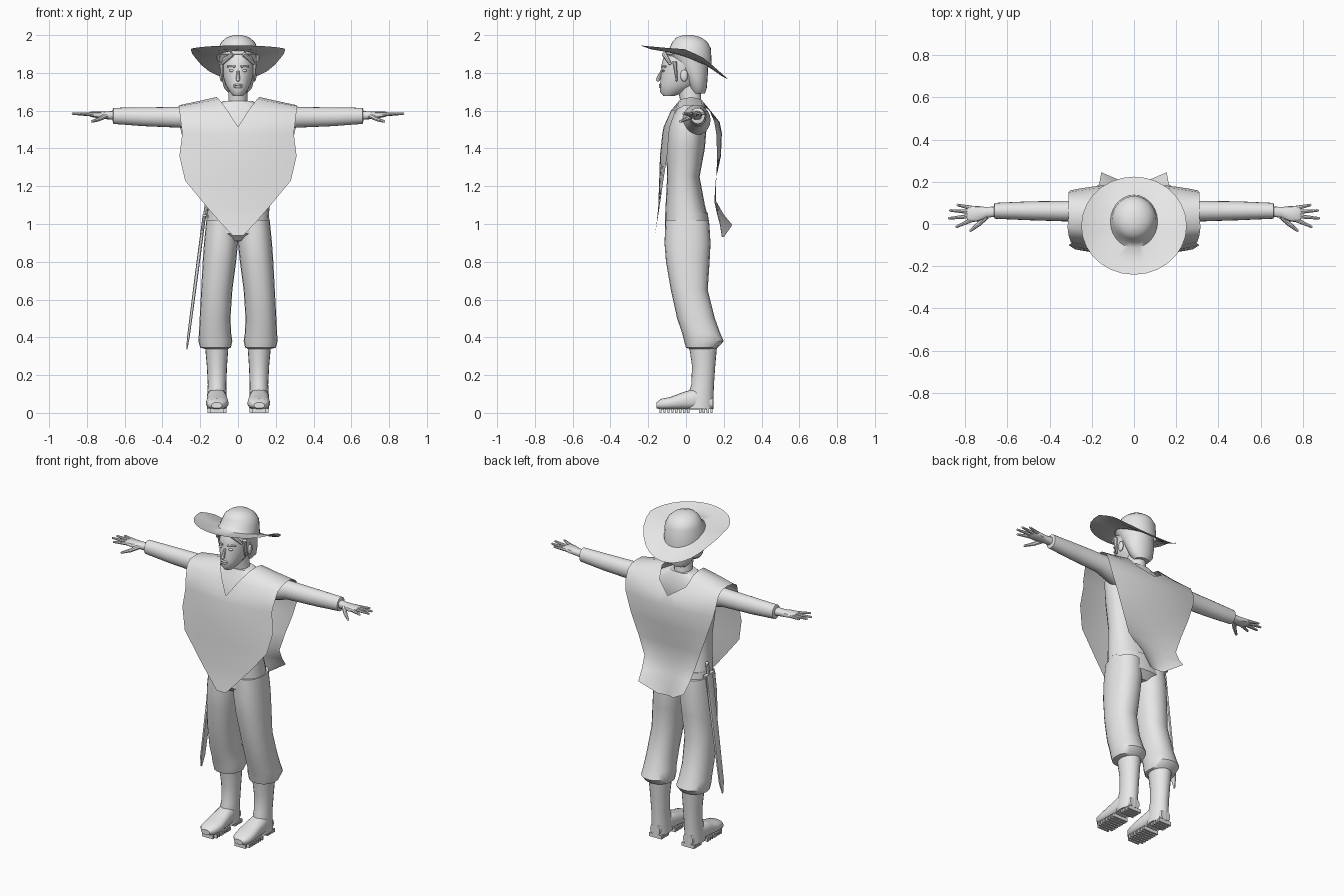
import bpy, bmesh, math
from mathutils import Vector, Matrix

cube = bpy.data.objects.get("Cube")
if cube:
    bpy.data.objects.remove(cube)

GREY = (0.8, 0.8, 0.8, 1)
grey = bpy.data.materials.new("plain_grey")
grey.use_nodes = True
grey.diffuse_color = GREY
grey.node_tree.nodes["Principled BSDF"].inputs["Base Color"].default_value = GREY


def finish(name, bm, mirror=False, angle=40):
    """Turn a bmesh into a named, shaded object, mirrored over x when asked."""
    bmesh.ops.recalc_face_normals(bm, faces=bm.faces)
    mesh = bpy.data.meshes.new(name)
    bm.to_mesh(mesh)
    bm.free()
    mesh.materials.append(grey)
    obj = bpy.data.objects.new(name, mesh)
    bpy.context.collection.objects.link(obj)
    bpy.ops.object.select_all(action='DESELECT')
    obj.select_set(True)
    bpy.context.view_layer.objects.active = obj
    bpy.ops.object.shade_smooth_by_angle(angle=math.radians(angle))
    if mirror:
        obj.modifiers.new("Mirror", 'MIRROR')
    return obj


def skin(bm, rings, closed=True, caps=(True, True)):
    """Bridge neighbouring point rings with quads."""
    rows = [[bm.verts.new(p) for p in ring] for ring in rings]
    count = len(rows[0])
    for low, high in zip(rows, rows[1:]):
        for i in range(count if closed else count - 1):
            j = (i + 1) % count
            bm.faces.new((low[i], low[j], high[j], high[i]))
    for row, cap in zip((rows[0], rows[-1]), caps):
        if cap and closed:
            bm.faces.new(row)


def loft(name, sections, axis='z', mirror=False, power=1.0, n=20):
    """Each section: place on the axis, then the extents on the other two axes."""
    rings = []
    for s, a0, a1, b0, b1 in sections:
        ring = []
        for i in range(n):
            t = math.tau * i / n
            c, d = math.cos(t), math.sin(t)
            a = (a0 + a1) / 2 + (a1 - a0) / 2 * math.copysign(abs(c) ** power, c)
            b = (b0 + b1) / 2 + (b1 - b0) / 2 * math.copysign(abs(d) ** power, d)
            ring.append({'z': (a, b, s), 'x': (s, a, b), 'y': (a, s, b)}[axis])
        rings.append(ring)
    bm = bmesh.new()
    skin(bm, rings)
    return finish(name, bm, mirror)


def centred(rows):
    return [(z, -w, w, y0, y1) for z, w, y0, y1 in rows]


def limb(bm, a, b, r0, r1, n=8):
    """Tapered rod between two points with a rounded far end."""
    a, b = Vector(a), Vector(b)
    turn = (b - a).to_track_quat('Z', 'Y').to_matrix().to_4x4()
    bmesh.ops.create_cone(bm, segments=n, radius1=r0, radius2=r1, depth=(b - a).length,
                          cap_ends=True, matrix=Matrix.Translation((a + b) / 2) @ turn)
    blob(bm, b, (r1, r1, r1))


def blob(bm, place, size):
    bmesh.ops.create_uvsphere(bm, u_segments=10, v_segments=6, radius=1,
                              matrix=Matrix.LocRotScale(Vector(place), None, Vector(size)))


def box(bm, place, size):
    bmesh.ops.create_cube(bm, size=1, matrix=Matrix.LocRotScale(Vector(place), None, Vector(size)))


def interp(v, points):
    for (a, za), (b, zb) in zip(points, points[1:]):
        if v <= b:
            return za + (zb - za) * max(0, v - a) / (b - a)
    return points[-1][1]


# Hat: curled brim and domed crown
RIM = [(-.24, 1.945), (-.1, 1.932), (0, 1.925), (.1, 1.875), (.225, 1.765)]
BASE = [(-.12, 1.918), (0, 1.885), (.14, 1.825)]
angles = [math.tau * i / 28 for i in range(28)]
inner, outer = [], []
for t in angles:
    x, y = math.sin(t), -math.cos(t)
    inner.append(Vector((.112 * x, .012 + .125 * y, interp(.012 + .125 * y, BASE))))
    outer.append(Vector((.25 * x, -.008 + .232 * y, interp(-.008 + .232 * y, RIM))))
middle = [p.lerp(q, .55) - Vector((0, 0, .008)) for p, q in zip(inner, outer)]
crown = [[(w * math.sin(t), yc - d * math.cos(t), z) for t in angles]
         for z, w, d, yc in ((1.93, .104, .11, .022), (1.965, .088, .092, .02),
                             (1.988, .06, .065, .015), (2.0, .022, .025, .01))]
bm = bmesh.new()
skin(bm, [outer, middle, inner] + crown, caps=(False, True))
finish("hat", bm)

# Head, neck and hair
loft("head", centred([(1.678, .025, -.12, -.06), (1.7, .045, -.138, 0), (1.735, .066, -.138, .06),
                      (1.78, .08, -.133, .09), (1.84, .086, -.13, .1), (1.9, .085, -.115, .1),
                      (1.93, .06, -.08, .08)]))
loft("neck", centred([(1.57, .07, -.02, .1), (1.65, .05, -.03, .08), (1.75, .05, -.05, .08)]))
loft("hair", centred([(1.69, .045, .03, .1), (1.72, .074, .015, .11), (1.78, .09, -.015, .115),
                      (1.84, .096, -.06, .118), (1.9, .1, -.118, .118)]))

# Face details
bm = bmesh.new()
limb(bm, (0, -.126, 1.815), (0, -.148, 1.765), .007, .011)
finish("nose", bm)
bm = bmesh.new()
for z, size in ((1.736, .008), (1.725, .007)):
    blob(bm, (0, -.136, z), (.026, size, .006))
finish("lips", bm)
bm = bmesh.new()
blob(bm, (.033, -.12, 1.812), (.016, .008, .007))
finish("eye", bm, True)
bm = bmesh.new()
limb(bm, (.014, -.126, 1.832), (.055, -.108, 1.834), .007, .005)
finish("eyebrow", bm, True)
bm = bmesh.new()
blob(bm, (.088, -.01, 1.785), (.01, .02, .032))
finish("ear", bm, True)
bm = bmesh.new()
limb(bm, (.088, -.06, 1.86), (.084, -.05, 1.76), .014, .005)
limb(bm, (.03, -.115, 1.9), (.082, -.085, 1.85), .014, .008)
finish("hair_lock", bm, True)

# Shirt
loft("shirt", centred([(1.04, .165, -.11, .115), (1.1, .16, -.108, .1), (1.25, .155, -.1, .072),
                       (1.4, .18, -.105, .1), (1.52, .2, -.095, .11), (1.6, .17, -.055, .11),
                       (1.65, .08, -.03, .085)]), power=.85)
loft("sleeve", [(.16, -.02, .13, 1.47, 1.63), (.31, .012, .11, 1.51, 1.62),
                (.5, .018, .107, 1.518, 1.617), (.66, .025, .1, 1.53, 1.615),
                (.664, .038, .088, 1.545, 1.603)], 'x', True)

# Hands
loft("palm", [(.64, .035, .085, 1.55, 1.6), (.7, .03, .08, 1.555, 1.595),
              (.74, .012, .085, 1.56, 1.595), (.78, .008, .086, 1.567, 1.595),
              (.79, .018, .08, 1.573, 1.59)], 'x', True, .8, 12)
bm = bmesh.new()
for i, tip in enumerate(((.84, -.013), (.875, .027), (.87, .064), (.835, .09))):
    knuckle = (.77, .019 + .019 * i, 1.58)
    limb(bm, knuckle, (*tip, 1.584), .011, .006)
limb(bm, (.7, .035, 1.573), (.735, 0, 1.555), .014, .011)
limb(bm, (.735, 0, 1.555), (.773, -.03, 1.543), .011, .007)
finish("fingers", bm, True)

# Poncho: height, inner x and y, outer x and y, from front hem over the shoulder to back hem
PONCHO = [(.94, 0, -.165, .03, -.165), (1.01, 0, -.155, .095, -.153), (1.09, 0, -.147, .165, -.14),
          (1.23, 0, -.142, .28, -.12), (1.36, 0, -.138, .31, -.1), (1.48, 0, -.125, .295, -.09),
          (1.515, 0, -.118, .3, -.085), (1.6, .055, -.08, .31, -.055), (1.66, .1, -.03, .315, -.015),
          (1.672, .112, .03, .31, .04), (1.66, .108, .08, .31, .09), (1.6, .09, .13, .31, .125),
          (1.54, 0, .178, .31, .15), (1.48, 0, .19, .3, .16), (1.36, 0, .185, .26, .165),
          (1.23, 0, .157, .21, .16), (1.12, 0, .15, .172, .16), (1.05, 0, .165, .163, .2),
          (.995, 0, .18, .155, .245), (.93, 0, .19, .05, .2)]
rows = []
for z, xi, yi, xo, yo in PONCHO:
    drop = max(0, z - 1.6) * .6
    rows.append([(xi + (xo - xi) * s, yi + (yo - yi) * s * s, z - drop * s)
                 for s in (k / 6 for k in range(7))])
bm = bmesh.new()
skin(bm, rows, closed=False)
finish("poncho", bm, True, 60)

# Trousers
loft("trouser_seat", centred([(.91, .1, -.07, .09), (.95, .172, -.112, .128),
                              (1.06, .163, -.11, .115)]), power=.85)
loft("trouser_leg", [(1.02, 0, .168, -.108, .122), (.9, 0, .18, -.114, .13),
                     (.8, .01, .187, -.106, .125), (.65, .03, .195, -.08, .115),
                     (.5, .04, .203, -.047, .153), (.42, .036, .207, -.02, .182),
                     (.38, .03, .21, -.01, .2), (.345, .038, .2, 0, .168),
                     (.338, .06, .17, .02, .15)], mirror=True, power=.9)

# Boots with ridged soles
loft("boot_shaft", [(.36, .05, .175, .015, .165), (.25, .058, .165, .032, .155),
                    (.15, .062, .16, .028, .148), (.06, .06, .165, 0, .145),
                    (.02, .06, .165, 0, .145)], mirror=True)
loft("boot_foot", [(.143, .08, .145, .02, .08), (.05, .06, .165, .018, .13),
                   (-.02, .055, .165, .018, .108), (-.08, .05, .17, .018, .085),
                   (-.13, .06, .165, .018, .075), (-.157, .085, .14, .025, .055)], 'y', True, .8)
bm = bmesh.new()
for i in range(8):
    width = .075 if i == 0 else .1
    box(bm, (.111, -.135 + .021 * i, .011), (width, .012, .022))
for i in range(4):
    box(bm, (.111, .075 + .02 * i, .011), (.085, .013, .022))
finish("sole_ridges", bm, True)

# Sword hanging at the right hip
loft("scabbard", [(1.04, -.188, -.17, 0, .06), (.72, -.23, -.212, .005, .055),
                  (.4, -.27, -.256, .01, .05), (.335, -.274, -.268, .026, .034)], power=.6, n=12)
bm = bmesh.new()
limb(bm, (-.177, .03, 1.03), (-.165, .03, 1.11), .01, .01)
box(bm, (-.177, .03, 1.045), (.022, .085, .012))
finish("sword_hilt", bm)
